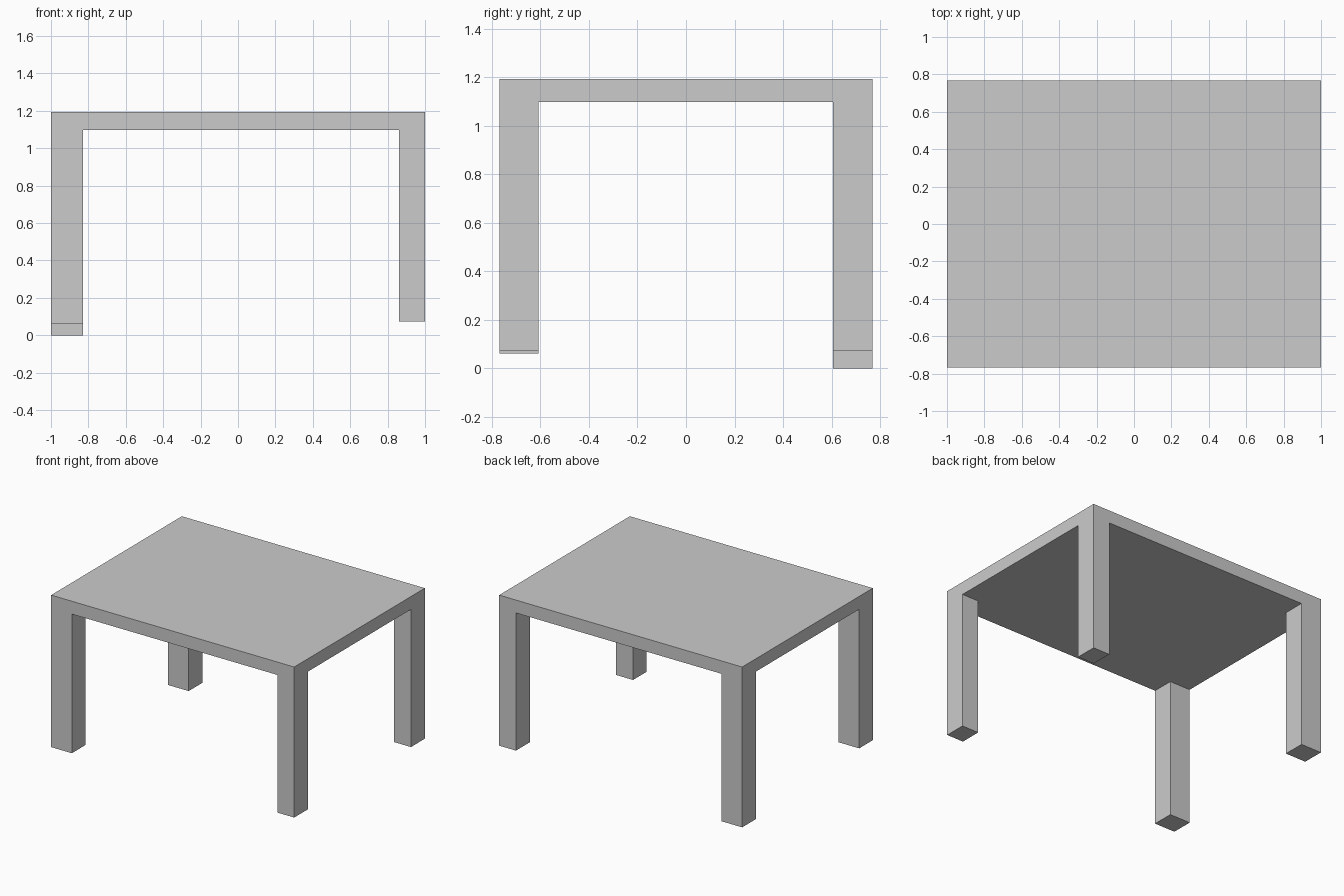
import bpy
import bmesh
from mathutils import Matrix, Vector

if "Cube" in bpy.data.objects:
    bpy.data.objects.remove(bpy.data.objects["Cube"])

HALF_X, HALF_Y = 1.0, 0.768
TOP, UNDERSIDE = 1.193, 1.097
LEG_X = (-0.83, 0.862)     # inner faces of left and right legs
LEG_Y = (-0.608, 0.605)    # inner faces of front and back legs

# Foot heights, keyed by (is_right, is_back): the legs are uneven
FOOT_Z = {
    (False, False): 0.062,
    (True, False): 0.073,
    (False, True): 0.0,
    (True, True): 0.073,
}

# Tabletop slab
bm = bmesh.new()
size = Matrix.Diagonal((2 * HALF_X, 2 * HALF_Y, TOP - UNDERSIDE, 1))
place = Matrix.Translation((0, 0, (TOP + UNDERSIDE) / 2))
bmesh.ops.create_cube(bm, size=1, matrix=place @ size)

# Cut the slab along the inner faces of the legs
for axis, cuts in ((Vector((1, 0, 0)), LEG_X), (Vector((0, 1, 0)), LEG_Y)):
    for cut in cuts:
        geom = bm.verts[:] + bm.edges[:] + bm.faces[:]
        bmesh.ops.bisect_plane(bm, geom=geom, plane_co=axis * cut, plane_no=axis)

# Legs: pull the four underside corners down to their feet
bm.normal_update()
corners = []
for face in bm.faces:
    c = face.calc_center_median()
    outside_x = c.x < LEG_X[0] or c.x > LEG_X[1]
    outside_y = c.y < LEG_Y[0] or c.y > LEG_Y[1]
    if face.normal.z < -0.9 and outside_x and outside_y:
        corners.append((face, FOOT_Z[(c.x > 0, c.y > 0)]))

for face, foot_z in corners:
    foot = bmesh.ops.extrude_discrete_faces(bm, faces=[face])["faces"][0]
    for vert in foot.verts:
        vert.co.z = foot_z

# Merge coplanar pieces so the legs run flush into the slab
bmesh.ops.remove_doubles(bm, verts=bm.verts[:], dist=0.0001)
bmesh.ops.dissolve_limit(bm, angle_limit=0.01, verts=bm.verts[:], edges=bm.edges[:])
bmesh.ops.recalc_face_normals(bm, faces=bm.faces[:])

mesh = bpy.data.meshes.new("table")
bm.to_mesh(mesh)
bm.free()
bpy.context.collection.objects.link(bpy.data.objects.new("table", mesh))
